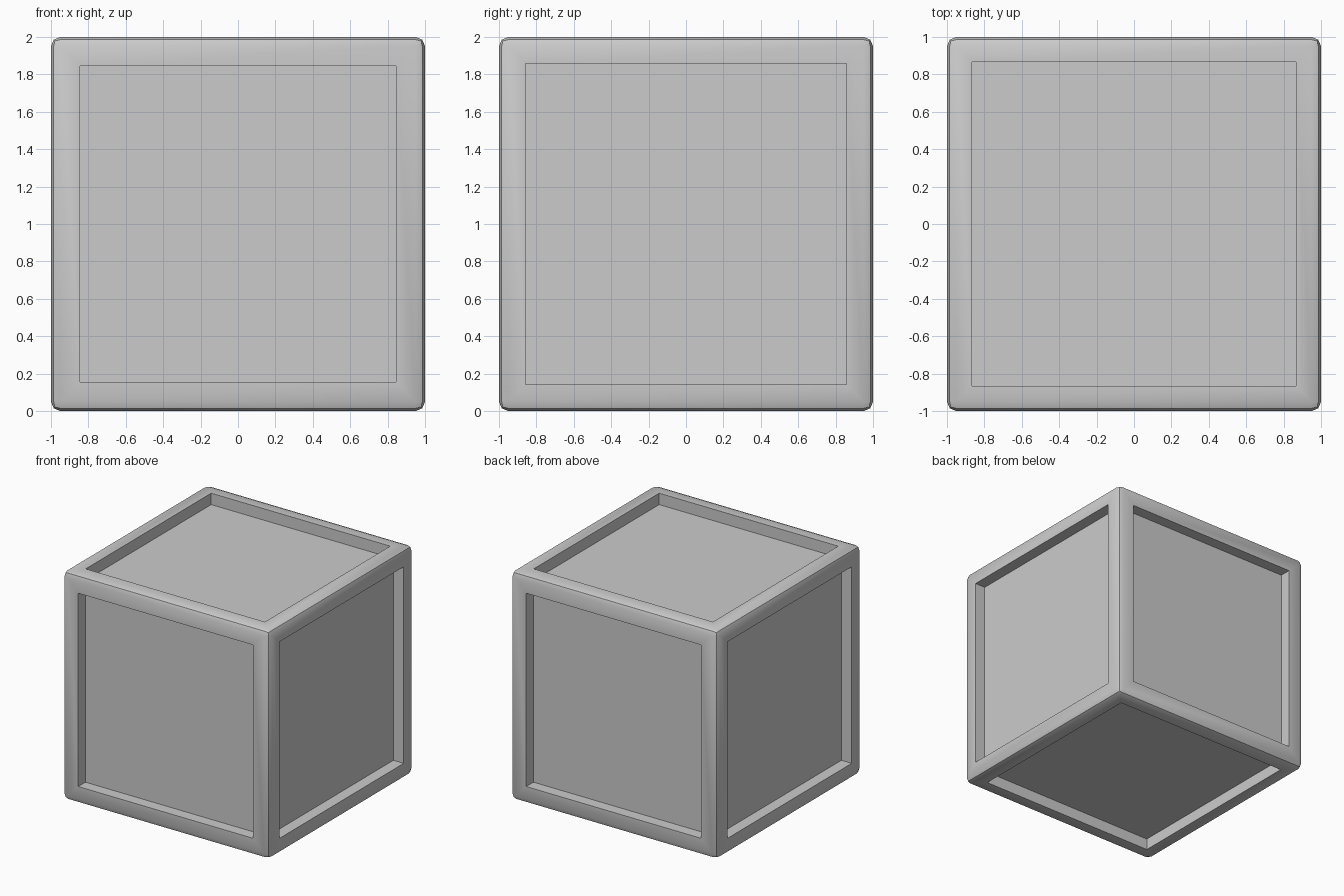
import bpy, bmesh, math

if "Cube" in bpy.data.objects:
    bpy.data.objects.remove(bpy.data.objects["Cube"])

BEVEL = 0.05
DEPTH = 0.10
# half-size of the recessed panel on faces along x, y, z
PANEL = (0.82, 0.80, 0.83)

bm = bmesh.new()
bmesh.ops.create_cube(bm, size=2.0)

# softened outer edges
bmesh.ops.bevel(bm, geom=bm.edges[:], offset=BEVEL, offset_type='OFFSET',
                segments=2, profile=0.5, affect='EDGES')
bm.normal_update()

# recessed square panel on each of the six sides
sides = [f for f in bm.faces if f.calc_area() > 1.0]
for face in sides:
    n = face.normal.copy()
    axis = max(range(3), key=lambda i: abs(n[i]))
    bmesh.ops.inset_individual(bm, faces=[face],
                               thickness=1 - BEVEL - PANEL[axis], depth=0)
    floor = bmesh.ops.extrude_discrete_faces(bm, faces=[face])["faces"][0]
    bmesh.ops.translate(bm, verts=floor.verts[:], vec=-n * DEPTH)

# stand on the ground
bmesh.ops.translate(bm, verts=bm.verts[:], vec=(0, 0, 1))
bm.normal_update()

mesh = bpy.data.meshes.new("panelled_crate")
bm.to_mesh(mesh)
bm.free()
crate = bpy.data.objects.new("panelled_crate", mesh)
bpy.context.collection.objects.link(crate)

bpy.context.view_layer.objects.active = crate
crate.select_set(True)
bpy.ops.object.shade_smooth_by_angle(angle=math.radians(30))
